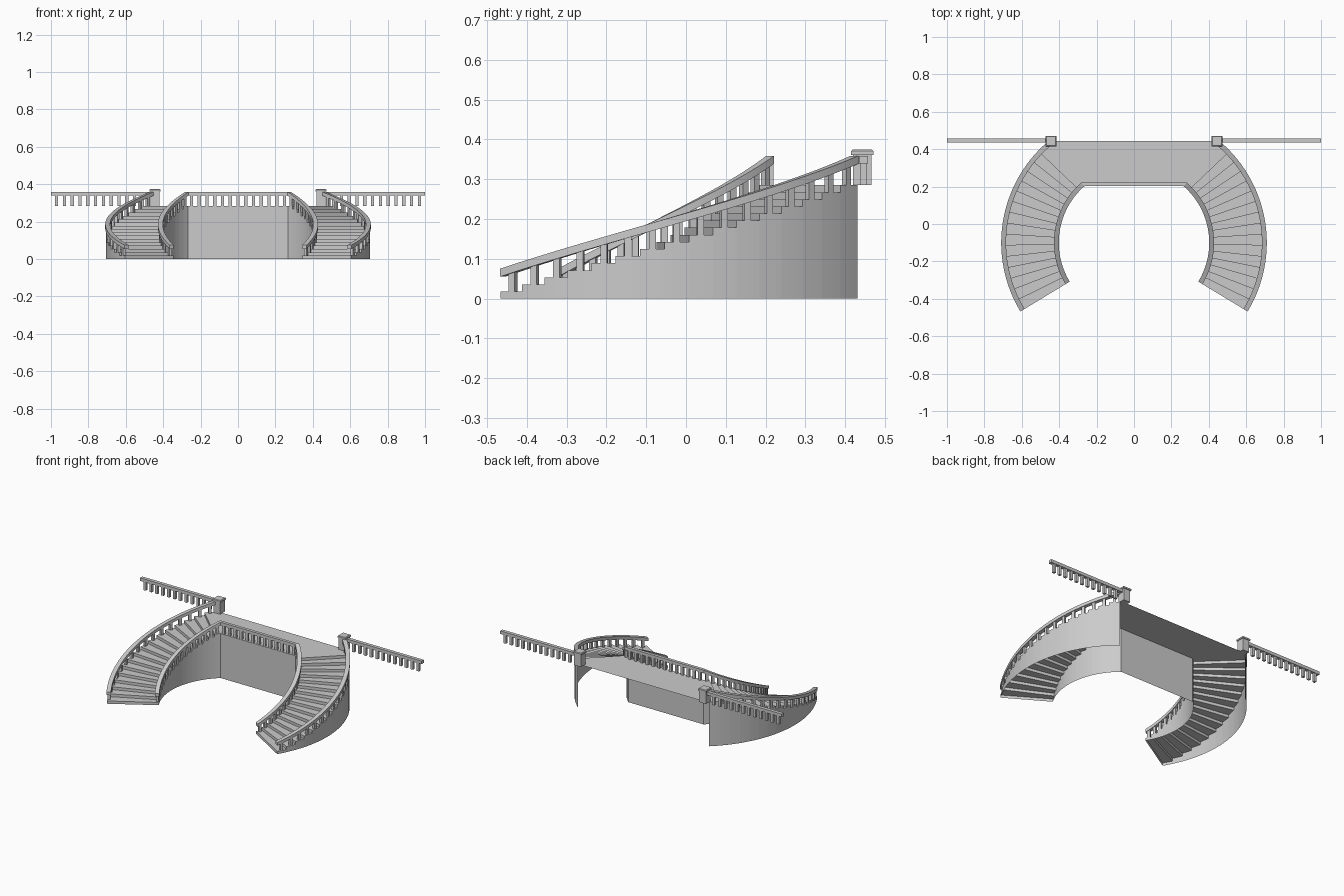
import bpy, bmesh
from math import radians, sin, cos
from mathutils import Matrix, Vector

if "Cube" in bpy.data.objects:
    bpy.data.objects.remove(bpy.data.objects["Cube"])

# shared dimensions
CY = -0.10                      # arc centre (0, CY)
R_IN, R_OUT = 0.404, 0.707
A0, A1 = -31.2, 48.7            # angular span of the right flight
N, SUB, H = 16, 2, 0.285
STEP, RISE = (A1 - A0) / N, H / N
RAIL_W, RAIL_T = 0.026, 0.02
Z0, Z1 = 0.055, 0.339           # rail underside at bottom / top
POST = (0.444, 0.443)


def pt(r, a, z):
    return Vector((r * cos(radians(a)), CY + r * sin(radians(a)), z))


def finish(bm, name, mirror=True, smooth=True, merge=True):
    if merge:
        bmesh.ops.remove_doubles(bm, verts=bm.verts, dist=1e-5)
    bmesh.ops.recalc_face_normals(bm, faces=bm.faces)
    me = bpy.data.meshes.new(name)
    bm.to_mesh(me)
    bm.free()
    ob = bpy.data.objects.new(name, me)
    bpy.context.collection.objects.link(ob)
    bpy.ops.object.select_all(action='DESELECT')
    ob.select_set(True)
    bpy.context.view_layer.objects.active = ob
    if smooth:
        bpy.ops.object.shade_smooth_by_angle(angle=radians(25))
    if mirror:
        ob.modifiers.new("mirror", 'MIRROR').use_clip = False
    return ob


def quad(bm, *pts):
    bm.faces.new([bm.verts.new(p) for p in pts])


def box(bm, centre, size, angle=0.0):
    m = (Matrix.Translation(centre) @ Matrix.Rotation(radians(angle), 4, 'Z')
         @ Matrix.Diagonal((*size, 1)))
    return bmesh.ops.create_cube(bm, size=1, matrix=m)['verts']


def rail(bm, rings):
    """Loft a rectangular handrail through (inner point, outer point) pairs."""
    up = Vector((0, 0, RAIL_T))
    loops = [[bm.verts.new(p) for p in (a, b, b + up, a + up)] for a, b in rings]
    for l, m in zip(loops, loops[1:]):
        for i in range(4):
            j = (i + 1) % 4
            bm.faces.new((l[i], l[j], m[j], m[i]))
    bm.faces.new(loops[0])
    bm.faces.new(loops[-1])


def arc_rings(ra, rb):
    n = N * SUB
    return [(pt(ra, A0 + (A1 - A0) * i / n, Z0 + (Z1 - Z0) * i / n),
             pt(rb, A0 + (A1 - A0) * i / n, Z0 + (Z1 - Z0) * i / n))
            for i in range(n + 1)]


# curved flights: risers, treads and thin side walls, open underneath
bm = bmesh.new()
for k in range(N):
    a, z = A0 + k * STEP, (k + 1) * RISE
    quad(bm, pt(R_IN, a, z - RISE), pt(R_OUT, a, z - RISE), pt(R_OUT, a, z), pt(R_IN, a, z))
    for s in range(SUB):
        b, c = a + STEP * s / SUB, a + STEP * (s + 1) / SUB
        quad(bm, pt(R_IN, b, z), pt(R_OUT, b, z), pt(R_OUT, c, z), pt(R_IN, c, z))
        for r in (R_IN, R_OUT):
            quad(bm, pt(r, b, 0), pt(r, c, 0), pt(r, c, z), pt(r, b, z))
finish(bm, "stair_flights")

# landing with its front wall
bm = bmesh.new()
i, o = pt(R_IN, A1, H), pt(R_OUT, A1, H)
flip = Vector((-1, 1, 1))
back = Vector((0.455, 0.443, H))
quad(bm, i, o, back, back * flip, o * flip, i * flip)
low = Vector((i.x, i.y, 0))
quad(bm, low, i, i * flip, low * flip)
finish(bm, "landing", mirror=False, smooth=False)

# outer handrails
bm = bmesh.new()
rail(bm, arc_rings(R_OUT + 0.003 - RAIL_W, R_OUT + 0.003))
finish(bm, "outer_handrail")

# inner handrail: up one flight, across the landing, down the other
bm = bmesh.new()
rings = arc_rings(R_IN - 0.002, R_IN - 0.002 + RAIL_W)
rail(bm, rings + [(a * flip, b * flip) for a, b in reversed(rings)])
finish(bm, "inner_handrail", mirror=False)

# one baluster per tread on both edges
bm = bmesh.new()
for k in range(N):
    a = A0 + (k + 0.5) * STEP
    bottom = (k + 1) * RISE
    top = Z0 + (Z1 - Z0) * (k + 0.5) / N + 0.004
    for r in (R_IN + 0.011, R_OUT - 0.01):
        box(bm, pt(r, a, (bottom + top) / 2), (0.016, 0.017, top - bottom), a)
finish(bm, "stair_balusters", smooth=False, merge=False)

# balusters along the landing front
bm = bmesh.new()
for k in range(13):
    box(bm, ((k - 6) * 0.0415, i.y + 0.009, (H + Z1) / 2), (0.017, 0.014, Z1 - H))
finish(bm, "landing_balusters", mirror=False, smooth=False, merge=False)

# newel posts with bevelled caps
bm = bmesh.new()
box(bm, (*POST, (H + 0.362) / 2), (0.047, 0.047, 0.362 - H))
cap = box(bm, (*POST, 0.368), (0.057, 0.057, 0.013))
top_edges = [e for e in {e for v in cap for e in v.link_edges}
             if all(v.co.z > 0.37 for v in e.verts)]
bmesh.ops.bevel(bm, geom=top_edges, offset=0.004, segments=1, affect='EDGES')
finish(bm, "newel_posts", smooth=False, merge=False)

# straight balcony railings running outwards
bm = bmesh.new()
x0 = POST[0] + 0.0235
box(bm, ((x0 + 1) / 2, 0.446, Z1 + RAIL_T / 2), (1 - x0, 0.022, RAIL_T))
finish(bm, "balcony_handrails", smooth=False)
bm = bmesh.new()
for k in range(12):
    box(bm, (0.97 - k * 0.0417, 0.446, (H + Z1) / 2), (0.017, 0.016, Z1 - H))
finish(bm, "balcony_balusters", smooth=False, merge=False)
